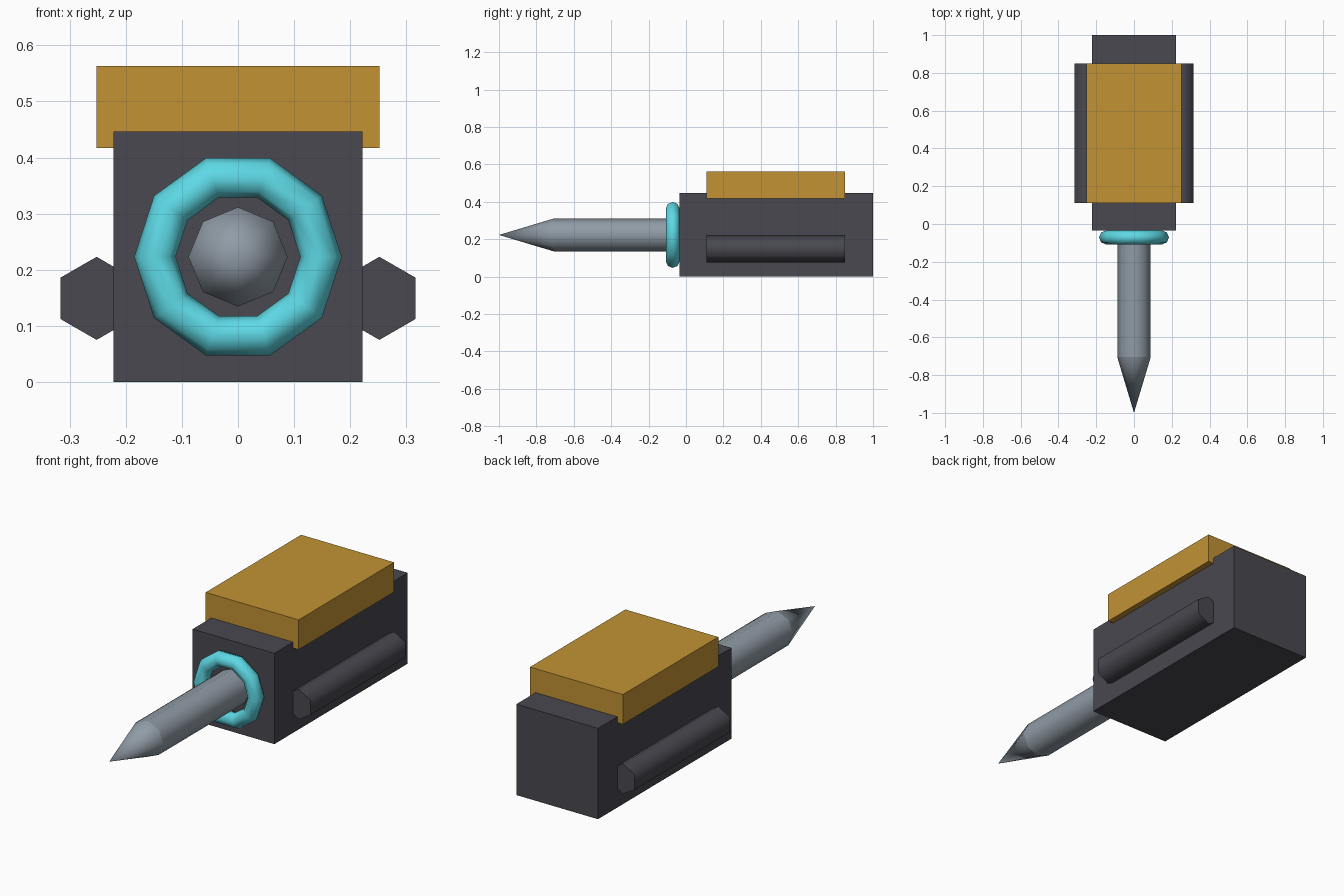
import bpy
import bmesh
import math
from mathutils import Matrix

cube = bpy.data.objects.get("Cube")
if cube:
    bpy.data.objects.remove(cube, do_unlink=True)


def material(name, color):
    mat = bpy.data.materials.new(name)
    mat.use_nodes = True
    mat.diffuse_color = (*color, 1)
    bsdf = next(n for n in mat.node_tree.nodes if n.type == 'BSDF_PRINCIPLED')
    bsdf.inputs["Base Color"].default_value = (*color, 1)
    return mat


DARK = material("dark grey", (0.065, 0.065, 0.08))
GOLD = material("ochre", (0.54, 0.29, 0.035))
STEEL = material("steel grey", (0.28, 0.33, 0.38))
CYAN = material("cyan", (0.11, 0.69, 0.78))


def finish(obj, name, mat, smooth_angle=None):
    obj.name = obj.data.name = name
    obj.data.materials.append(mat)
    if smooth_angle:
        bpy.ops.object.shade_smooth_by_angle(angle=math.radians(smooth_angle))
    return obj


def box(name, mat, width, y0, y1, z0, z1):
    bpy.ops.mesh.primitive_cube_add(size=1, location=(0, (y0 + y1) / 2, (z0 + z1) / 2))
    obj = bpy.context.object
    obj.data.transform(Matrix.Diagonal((width, y1 - y0, z1 - z0, 1)))
    return finish(obj, name, mat)


def rod(name, mat, sides, r_front, r_back, x, z, y0, y1):
    """Prism or cone along y, with a corner pointing straight up."""
    bpy.ops.mesh.primitive_cone_add(
        vertices=sides, radius1=r_back, radius2=r_front, depth=y1 - y0,
        location=(x, (y0 + y1) / 2, z), rotation=(math.pi / 2, 0, 0))
    return finish(bpy.context.object, name, mat, 65)


AXIS_Z = 0.223

# Housing and top plate
box("housing", DARK, 0.444, -0.035, 1.0, 0, 0.446)
box("top_plate", GOLD, 0.505, 0.11, 0.85, 0.417, 0.563)

# Hexagonal side rails
for side, x in (("left", 0.252), ("right", -0.252)):
    rod(side + "_rail", DARK, 6, 0.074, 0.074, x, 0.149, 0.11, 0.85)

# Barrel and pointed tip
rod("barrel", STEEL, 8, 0.0885, 0.0885, 0, AXIS_Z, -0.705, 0.0)
rod("tip", STEEL, 8, 0, 0.0885, 0, AXIS_Z, -1.0, -0.705)

# Collar ring around the barrel
bpy.ops.mesh.primitive_torus_add(
    major_segments=10, minor_segments=8, major_radius=0.148, minor_radius=0.037,
    location=(0, -0.071, AXIS_Z), rotation=(math.pi / 2, 0, 0))
finish(bpy.context.object, "collar_ring", CYAN, 80)
